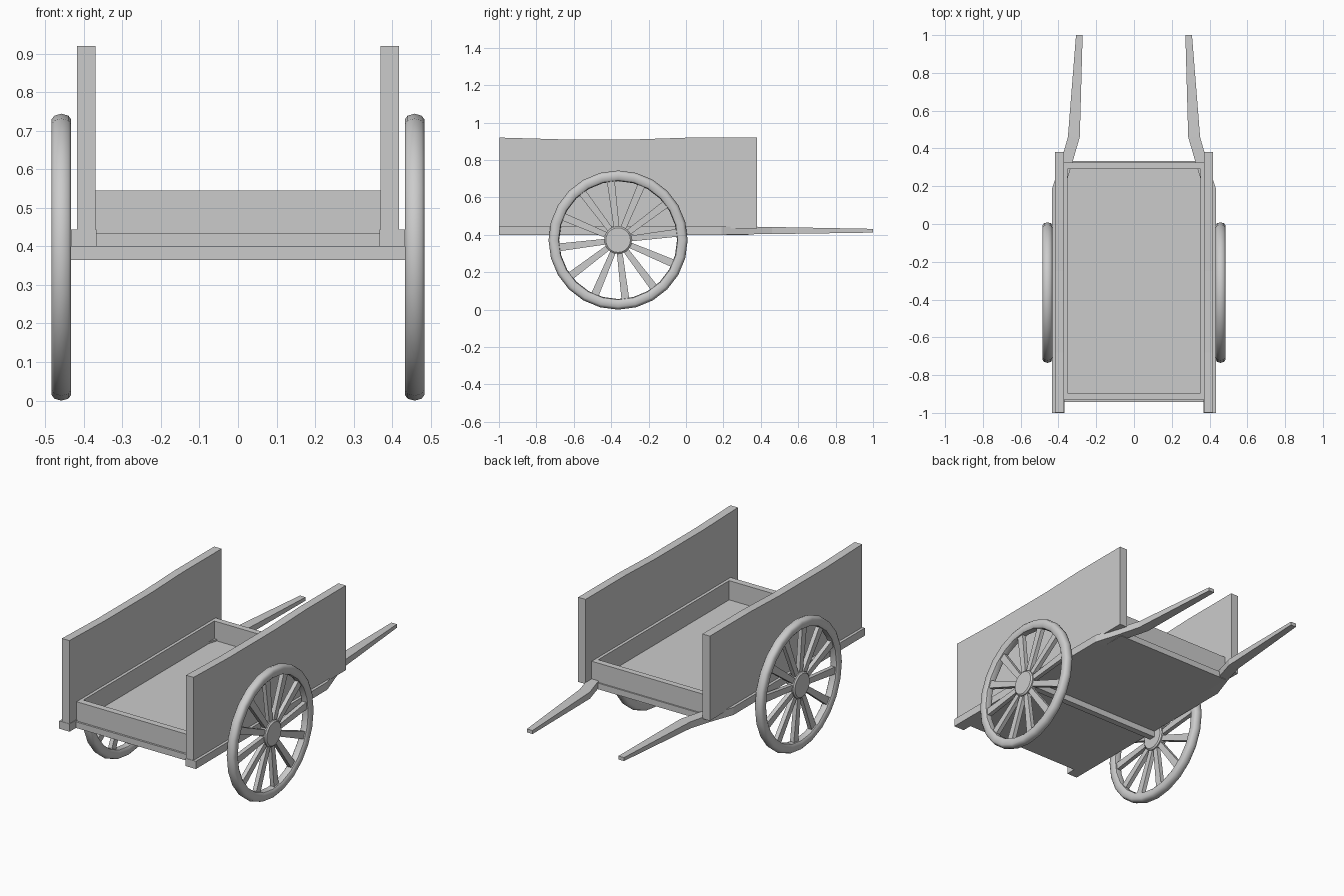
import bpy, bmesh
from math import sin, cos, pi, radians

if "Cube" in bpy.data.objects:
    bpy.data.objects.remove(bpy.data.objects["Cube"])


def make(name, bm, smooth=False):
    bmesh.ops.recalc_face_normals(bm, faces=bm.faces)
    me = bpy.data.meshes.new(name)
    bm.to_mesh(me)
    bm.free()
    ob = bpy.data.objects.new(name, me)
    bpy.context.collection.objects.link(ob)
    if smooth:
        bpy.ops.object.select_all(action='DESELECT')
        ob.select_set(True)
        bpy.context.view_layer.objects.active = ob
        bpy.ops.object.shade_smooth_by_angle(angle=radians(40))
    return ob


def loft(bm, rings, closed=False):
    """Skin matching vertex rings; cap the ends unless closed into a loop."""
    vs = [[bm.verts.new(p) for p in r] for r in rings]
    n = len(vs[0])
    for i in range(len(vs) if closed else len(vs) - 1):
        a, b = vs[i], vs[(i + 1) % len(vs)]
        for k in range(n):
            bm.faces.new((a[k], a[(k + 1) % n], b[(k + 1) % n], b[k]))
    if not closed:
        bm.faces.new(vs[0])
        bm.faces.new(vs[-1])


def rect(y, x0, x1, z0, z1):
    return [(x0, y, z0), (x1, y, z0), (x1, y, z1), (x0, y, z1)]


def bar(name, sections):
    bm = bmesh.new()
    loft(bm, [rect(*s) for s in sections])
    return make(name, bm)


def box(name, x0, x1, y0, y1, z0, z1):
    return bar(name, [(y0, x0, x1, z0, z1), (y1, x0, x1, z0, z1)])


def mirrored(ob):
    m = ob.modifiers.new("Mirror", 'MIRROR')
    m.mirror_object = None
    m.use_axis = (True, False, False)
    m.use_mirror_merge = False
    return ob


# Tray: floor, end walls, side strips
box("floor", -0.37, 0.37, -0.943, 0.333, 0.40, 0.435)
box("front_wall", -0.37, 0.37, -0.932, -0.895, 0.435, 0.545)
box("back_wall", -0.37, 0.37, 0.29, 0.325, 0.435, 0.545)
mirrored(box("inner_side_strip", 0.353, 0.37, -0.895, 0.29, 0.435, 0.545))

# Tall side boards with a slight sag along the top
mirrored(bar("side_board", [(y, 0.37, 0.417, 0.435, z) for y, z in
         [(-0.998, 0.92), (-0.68, 0.911), (-0.25, 0.911), (0.02, 0.92), (0.38, 0.92)]]))

# Long rails that bend inward into pulling shafts
mirrored(bar("rail_and_shaft", [
    (-1.0, 0.367, 0.433, 0.40, 0.444),
    (0.19, 0.367, 0.433, 0.40, 0.444),
    (0.34, 0.322, 0.384, 0.403, 0.444),
    (0.46, 0.287, 0.35, 0.404, 0.442),
    (1.0, 0.272, 0.307, 0.412, 0.432)]))

# Axle beam
WX, WY, WZ = 0.458, -0.363, 0.372
box("axle", -0.436, 0.436, WY - 0.018, WY + 0.018, 0.365, 0.402)


def ring(profile, a):
    return [(WX + x, WY + r * cos(a), WZ + r * sin(a)) for x, r in profile]


# Wheel rim: rounded section swept round the hub centre
half = [(0.018, 0.367), (0.0255, 0.357), (0.0255, 0.33), (0.018, 0.319)]
profile = [(0, 0.372)] + half + [(0, 0.315)] + [(-x, r) for x, r in reversed(half)]
bm = bmesh.new()
loft(bm, [ring(profile, 2 * pi * i / 24) for i in range(24)], closed=True)
mirrored(make("wheel_rim", bm, True))

# Hub with chamfered edges
bm = bmesh.new()
loft(bm, [[(WX + x, WY + r * cos(2 * pi * i / 20), WZ + r * sin(2 * pi * i / 20))
           for i in range(20)]
          for x, r in [(-0.025, 0.066), (-0.018, 0.074), (0.018, 0.074), (0.025, 0.066)]])
mirrored(make("wheel_hub", bm, True))

# Twelve spokes, wider at the rim
bm = bmesh.new()
for i in range(12):
    a = radians(7 + 30 * i)
    loft(bm, [[(WX + sx * 0.012, WY + r * cos(a) - w * s * sin(a), WZ + r * sin(a) + w * s * cos(a))
               for sx, s in [(-1, -1), (1, -1), (1, 1), (-1, 1)]]
              for r, w in [(0.06, 0.015), (0.325, 0.021)]])
mirrored(make("wheel_spokes", bm))
